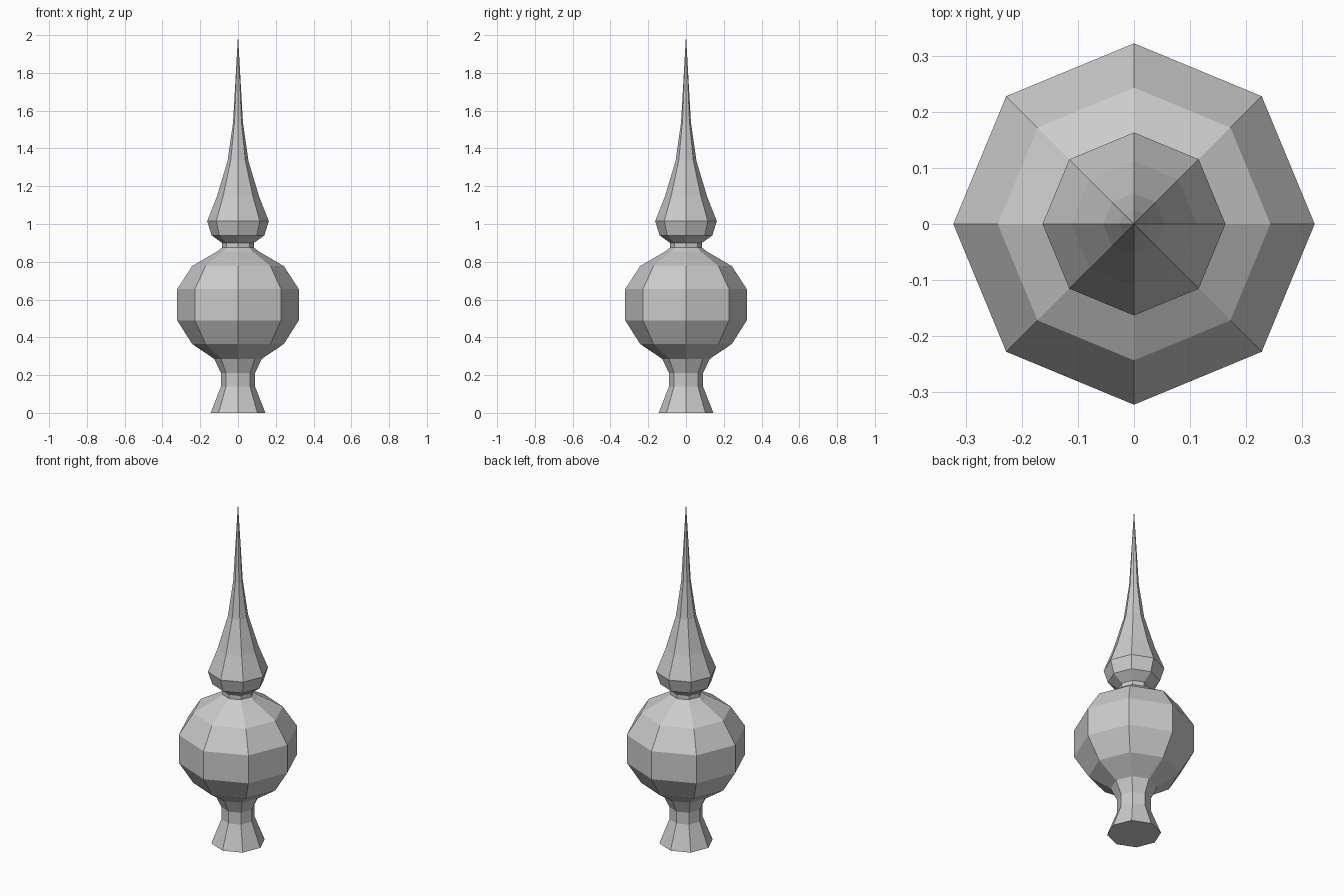
import bpy
import bmesh
from math import cos, sin, tau

cube = bpy.data.objects.get("Cube")
if cube:
    bpy.data.objects.remove(cube, do_unlink=True)

SIDES = 8

# Single grey material
grey = bpy.data.materials.new("grey")
grey.use_nodes = True
colour = (0.6, 0.6, 0.6, 1.0)
grey.diffuse_color = colour
grey.node_tree.nodes["Principled BSDF"].inputs["Base Color"].default_value = colour

# Profile (radius, height): flared foot, bulb, neck, spire
foot = [(0.145, 0), (0.09, 0.14), (0.09, 0.21), (0.125, 0.285)]
bulb = [(0.243, 0.365), (0.322, 0.49), (0.322, 0.655), (0.243, 0.777)]
neck = [(0.11, 0.855), (0.085, 0.875), (0.085, 0.9)]
spire = [(0.14, 0.94), (0.163, 1.015), (0.112, 1.145), (0.055, 1.335), (0.026, 1.54)]
TIP = 2.0

# Turn the profile into flat-faced rings
bm = bmesh.new()
rings = [[bm.verts.new((r * cos(tau * i / SIDES), r * sin(tau * i / SIDES), z))
          for i in range(SIDES)] for r, z in foot + bulb + neck + spire]
tip = bm.verts.new((0, 0, TIP))
bm.faces.new(rings[0][::-1])
for i in range(SIDES):
    j = (i + 1) % SIDES
    for low, high in zip(rings, rings[1:]):
        bm.faces.new((low[i], low[j], high[j], high[i]))
    bm.faces.new((rings[-1][i], rings[-1][j], tip))

mesh = bpy.data.meshes.new("finial")
bm.to_mesh(mesh)
bm.free()
mesh.materials.append(grey)
bpy.context.collection.objects.link(bpy.data.objects.new("finial", mesh))
